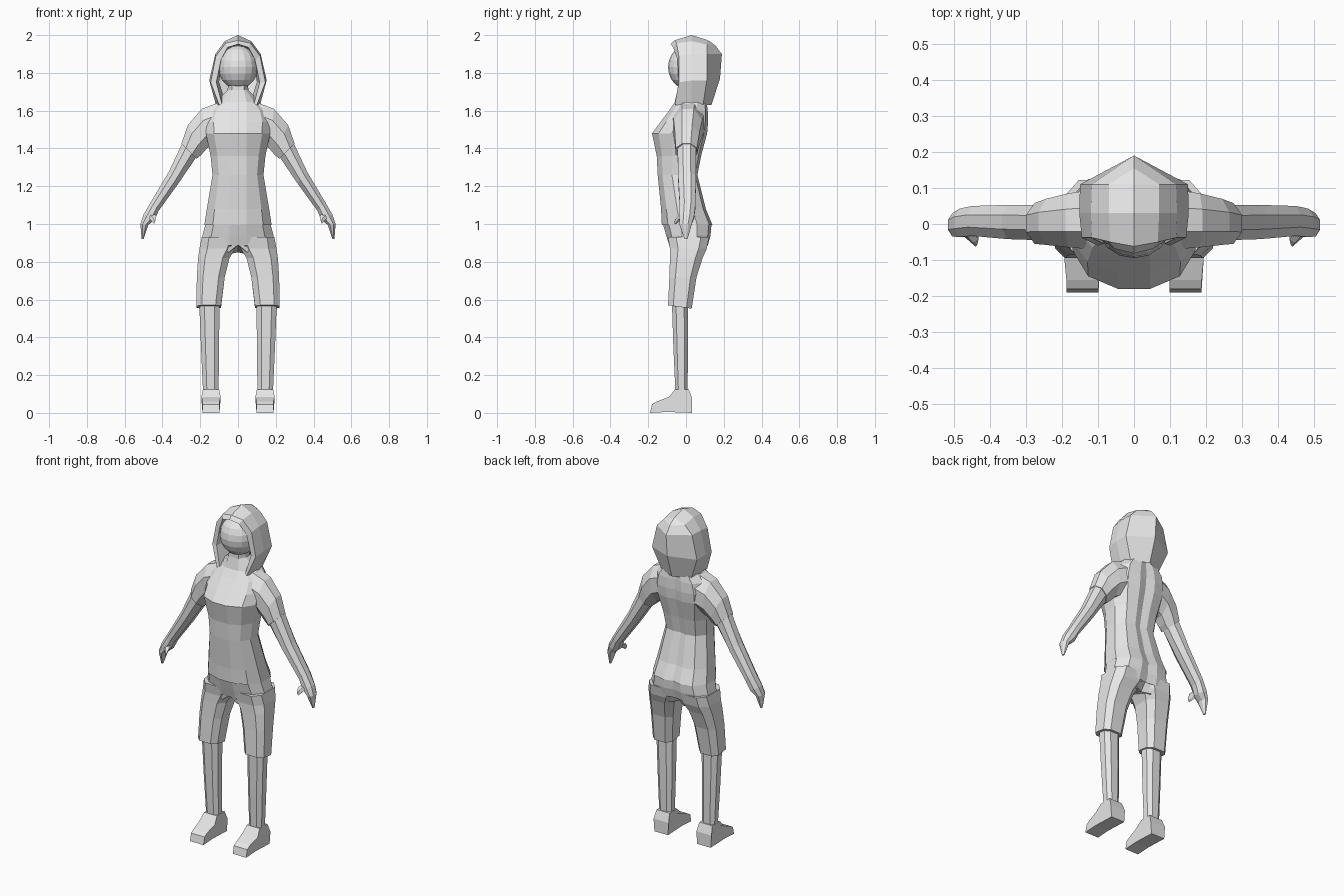
import bpy, bmesh, math

grey = bpy.data.materials.new("light_grey")
grey.diffuse_color = (0.8, 0.8, 0.8, 1)


def finish(bm, name):
    bmesh.ops.remove_doubles(bm, verts=bm.verts, dist=0.0005)
    bmesh.ops.recalc_face_normals(bm, faces=bm.faces)
    me = bpy.data.meshes.new(name)
    bm.to_mesh(me)
    bm.free()
    me.materials.append(grey)
    ob = bpy.data.objects.new(name, me)
    bpy.context.collection.objects.link(ob)
    return ob


def loft(name, rings, closed=True, caps=True):
    """Skin the rings and repeat them mirrored across x = 0."""
    bm = bmesh.new()
    for s in (1, -1):
        rows = [[bm.verts.new((s * x, y, z)) for x, y, z in r] for r in rings]
        n = len(rows[0])
        for a, b in zip(rows, rows[1:]):
            for i in range(n if closed else n - 1):
                j = (i + 1) % n
                bm.faces.new((a[i], a[j], b[j], b[i]))
        if caps:
            bm.faces.new(rows[0])
            bm.faces.new(rows[-1])
    return finish(bm, name)


def half_body(z, w, yf, yb):
    """Half cross-section of the trunk, front centre to back centre."""
    d = yb - yf
    return [(0, yf, z), (min(0.045, w * 0.6), yf, z), (0.75 * w, yf + 0.12 * d, z),
            (w, yf + 0.36 * d, z), (w, yf + 0.7 * d, z),
            (0.72 * w, yb - 0.06 * d, z), (0.3 * w, yb, z), (0, yb - 0.05 * d, z)]


def box_ring(z, x0, x1, y0, y1, c=0.25, tilt=0.0):
    """Box section with cut corners, optionally lower at the back."""
    a, b = c * (x1 - x0), c * (y1 - y0)
    pts = [(x0 + a, y0), (x1 - a, y0), (x1, y0 + b), (x1, y1 - b),
           (x1 - a, y1), (x0 + a, y1), (x0, y1 - b), (x0, y0 + b)]
    return [(x, y, z - tilt * (y - y0) / (y1 - y0)) for x, y in pts]


def limb_ring(xo, zo, xi, zi, y0, y1, n=8):
    """Oval section between an outer and an inner point of the limb."""
    out = []
    for k in range(n):
        t = 2 * math.pi * (k + 0.5) / n
        c, s = math.cos(t) / math.cos(math.pi / n), math.sin(t)
        out.append(((xo + xi) / 2 + c * (xo - xi) / 2,
                    (y0 + y1) / 2 + s * (y1 - y0) / 2 / math.cos(math.pi / n),
                    (zo + zi) / 2 + c * (zo - zi) / 2))
    return out


# Shirt body from hem to collar
loft("shirt", [half_body(*r) for r in (
    (0.995, 0.178, -0.128, 0.14), (1.08, 0.165, -0.132, 0.105),
    (1.26, 0.135, -0.15, 0.06), (1.36, 0.145, -0.155, 0.08),
    (1.48, 0.17, -0.18, 0.112), (1.54, 0.172, -0.135, 0.117),
    (1.60, 0.155, -0.09, 0.115), (1.645, 0.115, -0.06, 0.11),
    (1.71, 0.055, -0.045, 0.07))], closed=False, caps=False)

# Neck
loft("neck", [half_body(1.64, 0.06, -0.045, 0.07), half_body(1.78, 0.05, -0.04, 0.06)],
     closed=False, caps=False)

# Sleeves
loft("sleeves", [limb_ring(*r) for r in (
    (0.11, 1.64, 0.13, 1.42, -0.07, 0.095), (0.19, 1.61, 0.165, 1.40, -0.065, 0.085),
    (0.265, 1.525, 0.195, 1.365, -0.058, 0.07), (0.30, 1.425, 0.22, 1.345, -0.055, 0.058))])

# Bare arms running into the hands
loft("arms", [limb_ring(*r) for r in (
    (0.28, 1.46, 0.21, 1.37, -0.045, 0.052), (0.367, 1.275, 0.315, 1.215, -0.042, 0.053),
    (0.462, 1.115, 0.42, 1.07, -0.033, 0.05), (0.50, 1.05, 0.443, 1.02, -0.036, 0.043),
    (0.517, 1.0, 0.475, 0.995, -0.035, 0.03), (0.51, 0.92, 0.50, 0.92, -0.008, 0.008))])
loft("thumbs", [limb_ring(*r, n=6) for r in (
    (0.485, 1.045, 0.445, 1.055, -0.03, 0.01), (0.462, 1.02, 0.432, 1.04, -0.05, -0.02),
    (0.444, 1.0, 0.436, 1.02, -0.062, -0.05))])

# Hips of the shorts
loft("shorts_hips", [half_body(*r) for r in (
    (1.0, 0.172, -0.122, 0.135), (0.94, 0.188, -0.105, 0.13), (0.885, 0.2, -0.088, 0.115))],
    closed=False, caps=False)

# Shorts legs
loft("shorts_legs", [box_ring(*r) for r in (
    (0.93, 0.0, 0.192, -0.095, 0.122, 0.2), (0.87, 0.015, 0.204, -0.085, 0.11, 0.22),
    (0.82, 0.045, 0.211, -0.085, 0.088, 0.22), (0.72, 0.07, 0.218, -0.088, 0.056, 0.22),
    (0.57, 0.09, 0.22, -0.095, 0.03, 0.22, 0.018))])

# Crotch wedge closing the gap between the legs
loft("shorts_crotch", [
    [(0, -0.085, 0.90), (0.07, -0.083, 0.87), (0.07, 0.1, 0.87), (0, 0.1, 0.90)],
    [(0, -0.08, 0.89), (0.05, -0.08, 0.85), (0.05, 0.09, 0.84), (0, 0.06, 0.85)]])

# Lower legs
loft("lower_legs", [box_ring(*r) for r in (
    (0.60, 0.098, 0.206, -0.075, 0.012), (0.35, 0.1, 0.196, -0.067, 0.011),
    (0.11, 0.103, 0.185, -0.056, 0.008))])

# Shoes: side profile widened towards the sole
shoe = [(-0.058, 0.125), (0.015, 0.125), (0.033, 0.075), (0.033, 0), (-0.1, 0.005),
        (-0.19, 0.0), (-0.18, 0.045), (-0.155, 0.06), (-0.09, 0.085)]
loft("shoes", [[(0.143 + s * (0.043 if z > 0.1 else 0.051 if z > 0.06 else 0.045), y, z)
                for y, z in shoe] for s in (-1, 1)])

# Head
bm = bmesh.new()
bmesh.ops.create_uvsphere(bm, u_segments=16, v_segments=10, radius=1)
for v in bm.verts:
    v.co = (v.co.x * 0.105, v.co.y * 0.1 + 0.005, v.co.z * 0.115 + 1.83)
finish(bm, "head")

# Hood: arches from the inner lining around the rim to the back seam
loft("hood", [
    [(0.07, 0.05, 1.66), (0.10, 0.05, 1.75), (0.085, 0.05, 1.87), (0.05, 0.05, 1.93), (0, 0.05, 1.95)],
    [(0.085, -0.055, 1.635), (0.115, -0.04, 1.75), (0.09, -0.045, 1.87), (0.055, -0.068, 1.935), (0, -0.082, 1.952)],
    [(0.10, -0.06, 1.63), (0.145, -0.038, 1.75), (0.117, -0.038, 1.89), (0.066, -0.05, 1.957), (0, -0.062, 1.972)],
    [(0.118, 0.03, 1.635), (0.152, 0.03, 1.76), (0.12, 0.03, 1.90), (0.07, 0.03, 1.968), (0, 0.03, 2.0)],
    [(0.10, 0.09, 1.63), (0.15, 0.11, 1.76), (0.117, 0.11, 1.90), (0.07, 0.11, 1.95), (0, 0.11, 1.975)],
    [(0.0, 0.135, 1.63), (0.0, 0.18, 1.77), (0.0, 0.19, 1.90), (0.0, 0.155, 1.945), (0, 0.13, 1.965)],
], closed=False, caps=False)
